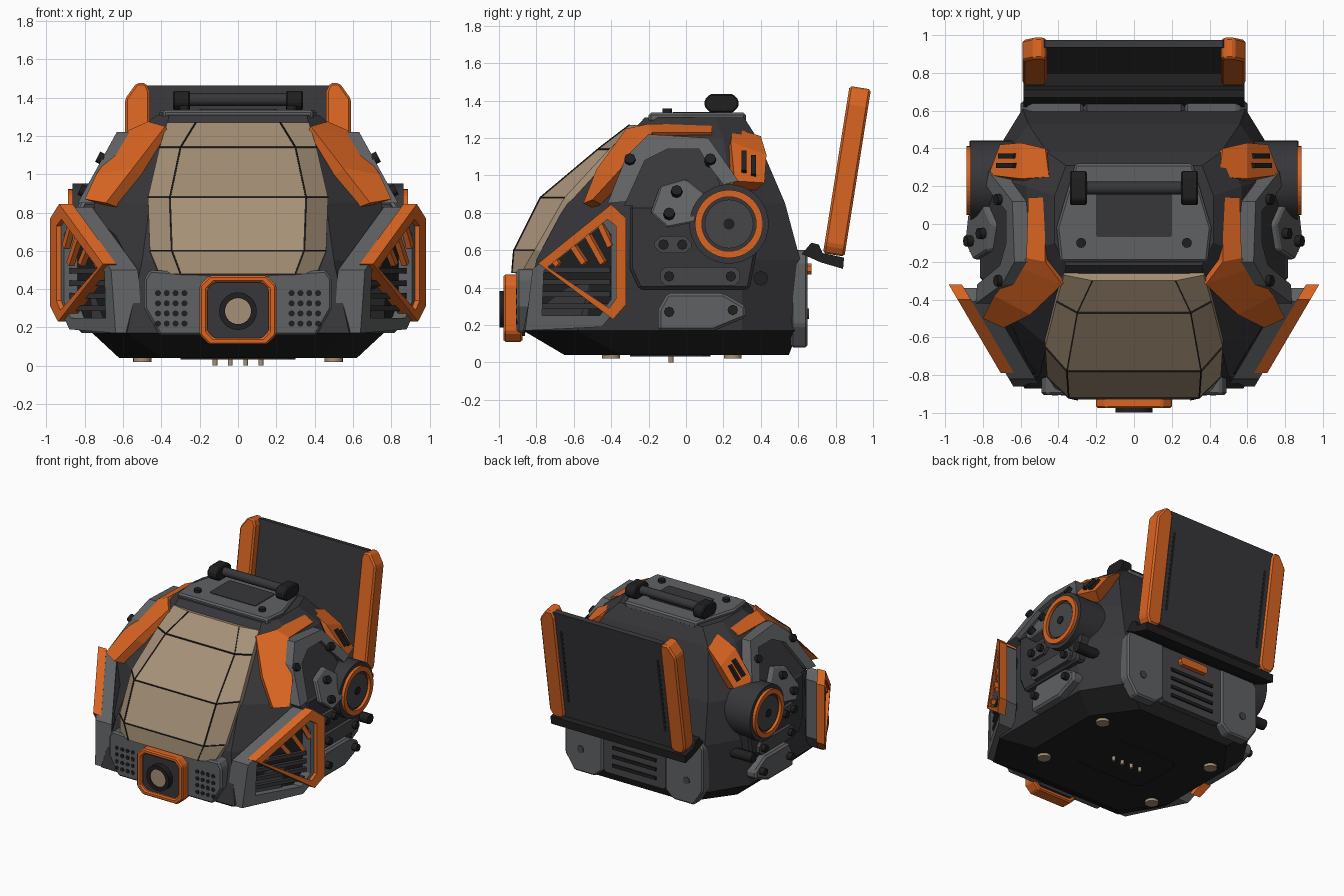
import bpy, bmesh
from math import sin, cos, pi, radians
from mathutils import Vector, Matrix

cube = bpy.data.objects.get("Cube")
if cube:
    bpy.data.objects.remove(cube)


def material(name, rgb):
    m = bpy.data.materials.new(name)
    m.use_nodes = True
    m.diffuse_color = (*rgb, 1)
    m.node_tree.nodes["Principled BSDF"].inputs["Base Color"].default_value = (*rgb, 1)
    return m


ORANGE = material("orange paint", (.70, .13, .016))
DARK = material("charcoal", (.038, .037, .042))
BLACK = material("black", (.014, .014, .015))
GREY = material("steel grey", (.115, .12, .125))
GUN = material("gunmetal", (.062, .062, .067))
TAN = material("tan glass", (.38, .28, .185))


def finish(name, bm, mats, mirror=False, bevel=0):
    bmesh.ops.recalc_face_normals(bm, faces=bm.faces)
    me = bpy.data.meshes.new(name)
    bm.to_mesh(me)
    bm.free()
    for m in mats:
        me.materials.append(m)
    ob = bpy.data.objects.new(name, me)
    bpy.context.collection.objects.link(ob)
    if bevel:
        b = ob.modifiers.new("Bevel", 'BEVEL')
        b.width, b.segments, b.limit_method = bevel, 1, 'ANGLE'
    if mirror:
        ob.modifiers.new("Mirror", 'MIRROR')
    return ob


def solid(name, pts, faces, push, mat, mirror=True, bevel=0):
    """Give a sheet of faces a thickness by pushing a copy of it."""
    pts = [Vector(p) for p in pts]
    n = len(pts)
    bm = bmesh.new()
    vs = [bm.verts.new(p) for p in pts + [p + push(p) for p in pts]]
    edges = {(f[i - 1], f[i]) for f in faces for i in range(len(f))}
    rim = [(b, a, a + n, b + n) for a, b in edges if (b, a) not in edges]
    back = [tuple(i + n for i in reversed(f)) for f in faces]
    for f in list(faces) + back + rim:
        bm.faces.new([vs[i] for i in f])
    return finish(name, bm, [mat], mirror, bevel)


def slab(name, outline, place, push, mat, inner=None, mirror=True, bevel=0):
    """Extruded outline, or a frame when an inner outline is given."""
    n = len(outline)
    faces = [tuple(range(n))]
    if inner:
        faces = [(i, (i + 1) % n, n + (i + 1) % n, n + i) for i in range(n)]
    pts = [place(a, b) for a, b in outline + (inner or [])]
    return solid(name, pts, faces, lambda p: Vector(push), mat, mirror, bevel)


def shell(name, rows, push, mat, mirror=True, bevel=0):
    w = len(rows[0])
    faces = [(r * w + c, r * w + c + 1, (r + 1) * w + c + 1, (r + 1) * w + c)
             for r in range(len(rows) - 1) for c in range(w - 1)]
    return solid(name, [p for r in rows for p in r], faces, push, mat, mirror, bevel)


def inward(t):
    return lambda p: (Vector((0, 0, .6)) - p).normalized() * t


def cyls(name, centres, r, depth, axis, mat, mirror=True, seg=16):
    bm = bmesh.new()
    rot = Vector(axis).to_track_quat('Z', 'Y').to_matrix().to_4x4()
    for c in centres:
        bmesh.ops.create_cone(bm, cap_ends=True, segments=seg, radius1=r, radius2=r,
                              depth=depth, matrix=Matrix.Translation(c) @ rot)
    for f in bm.faces:
        f.smooth = len(f.verts) == 4
    return finish(name, bm, [mat], mirror)


def beams(name, segs, r, mat, mirror=True):
    bm = bmesh.new()
    for p, q in segs:
        p, q = Vector(p), Vector(q)
        rot = (q - p).to_track_quat('Z', 'Y').to_matrix().to_4x4()
        size = Matrix.Diagonal((2 * r, 2 * r, (q - p).length, 1))
        bmesh.ops.create_cube(bm, size=1, matrix=Matrix.Translation((p + q) / 2) @ rot @ size)
    return finish(name, bm, [mat], mirror)


def cham(a0, a1, b0, b1, c):
    return [(a0 + c, b0), (a1 - c, b0), (a1, b0 + c), (a1, b1 - c),
            (a1 - c, b1), (a0 + c, b1), (a0, b1 - c), (a0, b0 + c)]


def circle(a, b, r, n=40):
    return [(a + r * cos(2 * pi * i / n), b + r * sin(2 * pi * i / n)) for i in range(n)]


# Placement planes: constant x, constant y, constant z
def at_x(x): return lambda y, z: (x, y, z)
def at_y(y): return lambda x, z: (x, y, z)
def at_z(z): return lambda x, y: (x, y, z)


# Faceted hull: z, front x/y, side x, side front/back y, back x/y
levels = [(.04, .40, -.65, .62, -.35, .25, .40, .55),
          (.17, .58, -.87, .76, -.58, .30, .57, .60),
          (.55, .50, -.80, .78, -.48, .30, .59, .61),
          (.85, .46, -.64, .75, -.40, .25, .56, .53),
          (1.2, .38, -.32, .57, -.15, .20, .46, .38),
          (1.31, .36, -.22, .42, -.10, .15, .36, .31)]
bm = bmesh.new()
loops = []
for z, fx, fy, sx, sf, sb, bx, by in levels:
    half = [(fx, fy), (sx, sf), (sx, sb), (bx, by)]
    ring = half + [(-x, y) for x, y in reversed(half)]
    loops.append([bm.verts.new((x, y, z)) for x, y in ring])
for lo, hi in zip(loops, loops[1:]):
    for i in range(8):
        bm.faces.new((lo[i - 1], lo[i], hi[i], hi[i - 1]))
bm.faces.new(loops[0])
bm.faces.new(loops[-1])
for f in bm.faces:
    f.material_index = int(f.calc_center_median().z < .15)
finish("hull", bm, [DARK, BLACK])

# Faceted canopy with panel seams
canopy = [(1.27, .22, -.30, .37, -.27), (1.14, .30, -.47, .41, -.41),
          (.88, .355, -.78, .47, -.65), (.60, .345, -.92, .46, -.81),
          (.48, .30, -.93, .41, -.88)]
rows = [[(-ow, oy, z), (-cw, cy, z), (cw, cy, z), (ow, oy, z)] for z, cw, cy, ow, oy in canopy]
shell("canopy", rows, lambda p: Vector((0, .1, -.02)), TAN, mirror=False)
seams = [(r[c], r[c + 1]) for r in rows[1:4] for c in range(3)]
seams += [(a[c], b[c]) for a, b in zip(rows, rows[1:]) for c in (1, 2)]
beams("canopy_seams", seams, .004, BLACK, False)

# Front grilles and lamp
slab("front_grille", [(.14, .16), (.41, .16), (.49, .3), (.49, .45), (.46, .5), (.14, .48)],
     at_y(-.905), (0, .14, 0), GREY, bevel=.012)
cyls("grille_dots", [(.28 + .046 * i, -.905, .22 + .053 * j) for i in range(4) for j in range(4)],
     .016, .008, (0, 1, 0), BLACK, seg=10)
slab("lamp_frame", cham(-.2, .2, .11, .47, .05), at_y(-.975), (0, .1, 0), ORANGE,
     cham(-.16, .16, .145, .435, .035), False, .01)
slab("lamp_plate", cham(-.17, .17, .14, .44, .03), at_y(-.95), (0, .09, 0), DARK, mirror=False)
slab("lamp_ring", circle(0, .285, .098), at_y(-.998), (0, .06, 0), BLACK,
     circle(0, .285, .068), False)
cyls("lamp_lens", [(0, -.975, .285)], .07, .03, (0, 1, 0), TAN, False, 32)

# Orange brow bands and rear shoulder covers
shell("brow_band", [[(.47, .14, 1.27), (.56, .14, 1.23)], [(.47, -.2, 1.275), (.57, -.18, 1.23)],
                    [(.38, -.32, 1.25), (.62, -.23, 1.17)], [(.55, -.48, 1.03), (.74, -.38, 1.0)],
                    [(.69, -.55, .85), (.80, -.5, .87)]], inward(.09), ORANGE)
shell("shoulder_cover", [[(.45, .25, 1.255), (.47, .40, 1.21)], [(.6, .24, 1.18), (.6, .43, 1.11)],
                         [(.77, .26, .97), (.71, .42, .96)]], inward(.1), ORANGE)
beams("shoulder_slits", [((.63, .31, 1.125), (.72, .31, 1.02)),
                         ((.63, .36, 1.10), (.71, .36, 1.0))], .013, BLACK)


# Leaning upper side: arch, infill and small plate
def lean(off):
    return lambda y, z: (.80 - (z - .88) * .55 + off, y, z)


slab("side_arch", [(-.42, .85), (-.32, 1.1), (-.2, 1.22), (.12, 1.2), (.19, 1.1), (.28, .97),
                   (.2, .95), (.13, 1.04), (.07, 1.14), (-.1, 1.14), (-.22, 1.08), (-.32, .86)],
     lean(.02), (-.1, 0, 0), GREY)
slab("arch_infill", [(-.33, .84), (-.22, 1.1), (-.1, 1.15), (.07, 1.15), (.15, 1.04), (.22, .84)],
     lean(-.02), (-.1, 0, 0), DARK)
slab("upper_side_plate", [(-.19, .8), (-.14, .94), (0, .98), (.1, .9), (.05, .75), (-.1, .72)],
     lean(.01), (-.08, 0, 0), GREY, bevel=.01)

# Lower side panels
slab("side_panel", [(-.25, .39), (.34, .39), (.38, .6), (.15, .84), (-.3, .84), (-.3, .5)],
     at_x(.815), (-.12, 0, 0), DARK, bevel=.015)
slab("lower_side_plate", [(-.15, .17), (.15, .17), (.32, .24), (.32, .3), (.2, .37), (-.1, .37),
                          (-.15, .28)], at_x(.83), (-.15, 0, 0), GREY, bevel=.015)
slab("mid_side_plate", cham(-.14, .29, .41, .51, .03), at_x(.84), (-.1, 0, 0), GUN)
slab("small_side_plate", cham(-.17, .03, .585, .675, .035), at_x(.84), (-.1, 0, 0), GUN)
bolts = [(-.09, .27), (.25, .28), (-.09, .46), (.24, .46), (-.12, .63), (-.02, .63)]
cyls("side_bolts", [(.845, y, z) for y, z in bolts], .028, .05, (1, 0, 0), BLACK, seg=8)
cyls("upper_bolts", [lean(.02)(y, z) for y, z in
                     [(-.05, .91), (-.09, .79), (-.3, 1.08), (.13, 1.08)]],
     .03, .05, (1, 0, .5), BLACK, seg=8)
cyls("side_knob", [(.77, .4, .45)], .04, .2, (1, 0, 0), BLACK, seg=8)

# Side drums
cyls("drum", [(.715, .23, .74)], .212, .3, (1, 0, 0), DARK, seg=40)
slab("drum_ring", circle(.23, .74, .182), at_x(.888), (-.04, 0, 0), ORANGE, circle(.23, .74, .145))
cyls("drum_disc", [(.86, .23, .74)], .13, .03, (1, 0, 0), GUN, seg=40)
cyls("drum_hub", [(.87, .23, .74)], .03, .025, (1, 0, 0), BLACK)


# Slanted vent pods
def pod(off):
    return lambda y, z: (.95 + (y + .33) * .587 + off, y, z)


pod_outer = [(-.86, .17), (-.45, .19), (-.34, .32), (-.34, .77), (-.41, .83), (-.82, .5)]
pod_inner = [(-.77, .25), (-.46, .25), (-.40, .34), (-.40, .68), (-.44, .74), (-.76, .49)]
slab("pod_frame", pod_outer, pod(0), (-.14, 0, 0), GREY, pod_inner)
slab("pod_core", [(-.81, .2), (-.45, .22), (-.38, .32), (-.38, .73), (-.42, .78), (-.79, .5)],
     pod(-.07), (-.22, 0, 0), BLACK)
slab("pod_trim", [(-.79, .53), (-.40, .845), (-.32, .77), (-.32, .31), (-.39, .23)],
     pod(.025), (-.07, 0, 0), ORANGE,
     [(-.74, .51), (-.42, .765), (-.375, .73), (-.375, .34), (-.41, .29)][:5])
fins = [((-.72, .57), (-.68, .52)), ((-.62, .65), (-.54, .53)),
        ((-.54, .71), (-.44, .53)), ((-.46, .75), (-.40, .62))]
beams("pod_fins", [(pod(-.01)(*a), pod(-.01)(*b)) for a, b in fins], .016, ORANGE)
beams("pod_slats", [(pod(-.04)(-.76, z), pod(-.04)(-.4, z)) for z in (.3, .365, .43, .495)],
      .014, DARK)

# Roof plate and carrying handle
slab("roof_plate", [(-.39, -.2), (.39, -.2), (.41, -.02), (.31, .32), (-.31, .32), (-.41, -.02)],
     at_z(1.335), (0, 0, -.05), GREY, mirror=False, bevel=.012)
slab("roof_hatch", cham(-.2, .2, -.07, .18, .01), at_z(1.34), (0, 0, -.02), DARK, mirror=False)
cyls("roof_bolts", [(.28, -.1, 1.34)], .026, .035, (0, 0, 1), BLACK)
slab("handle_end", cham(.1, .28, 1.335, 1.435, .03), at_x(.34), (-.09, 0, 0), BLACK, bevel=.008)
cyls("handle_bar", [(0, .19, 1.39)], .034, .54, (1, 0, 0), DARK, False, 12)

# Back plates with vents
slab("back_plate", [(.27, .14), (.34, .08), (.52, .08), (.6, .2), (.6, .54), (.55, .6), (.27, .6)],
     at_y(.65), (0, -.09, 0), GREY, bevel=.012)
slab("back_vent", cham(-.27, .27, .13, .6, .02), at_y(.635), (0, -.08, 0), GUN, mirror=False)
beams("back_slots", [((-.19, .635, z), (.19, .635, z)) for z in (.2, .27, .34, .41)],
      .012, BLACK, False)
cyls("back_bolts", [(.46, .65, .26)], .028, .015, (0, 1, 0), GUN)
slab("back_tab", cham(-.12, .12, .47, .53, .015), at_y(.67), (0, -.06, 0), ORANGE, mirror=False)

# Tilted rear screen on a hinge shelf
slab("hinge_shelf", [(.62, .58), (.67, .64), (.71, .63), (.73, .585), (.845, .56), (.84, .5),
                     (.72, .535)], at_x(.585), (-1.17, 0, 0), BLACK, mirror=False)
S, C = sin(radians(9)), cos(radians(9))


def screen(v):
    return lambda x, w: (x, .79 + v * C + w * S, .575 + w * C - v * S)


def back(t):
    return (0, t * C, -t * S)


slab("screen_rail", [(.46, .03), (.49, 0), (.56, 0), (.59, .05), (.59, .82), (.53, .905),
                     (.48, .905), (.46, .86)], screen(-.058), back(.116), ORANGE, bevel=.012)
slab("screen_panel", cham(-.48, .48, .02, .9, .01), screen(.005), back(.04), DARK, mirror=False)
slab("screen_groove", cham(.41, .43, .15, .75, .005), screen(.04), back(.008), BLACK)

# Underside feet, plate and contact pins
cyls("feet", [(.5, -.4, .035), (.5, .25, .035)], .048, .03, (0, 0, 1), TAN)
slab("base_plate", cham(-.3, .3, -.3, .13, .04), at_z(.032), (0, 0, .02), BLACK, mirror=False)
cyls("contact_pins", [(.04, -.08, .025), (.12, -.08, .025)], .013, .05, (0, 0, 1), TAN, seg=10)
